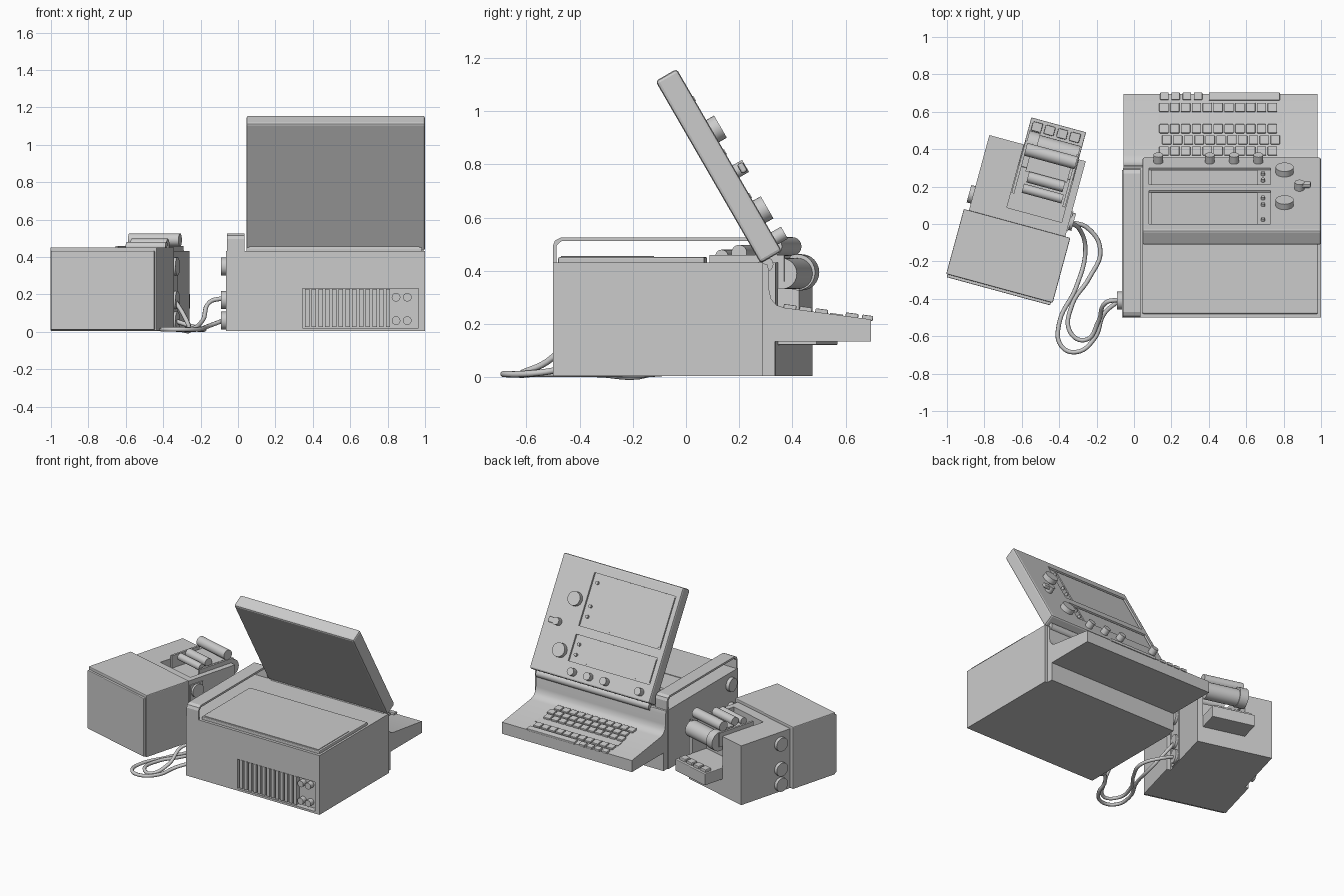
import bpy, bmesh
from math import radians, pi
from mathutils import Matrix, Vector

if "Cube" in bpy.data.objects:
    bpy.data.objects.remove(bpy.data.objects["Cube"])

GRAY = (0.6, 0.6, 0.6, 1)
mat = bpy.data.materials.new("plain gray")
mat.use_nodes = True
mat.diffuse_color = GRAY
mat.node_tree.nodes["Principled BSDF"].inputs["Base Color"].default_value = GRAY
WORLD = Matrix()


def finish(name, bm, M=WORLD, smooth=False):
    bmesh.ops.transform(bm, matrix=M, verts=bm.verts)
    bmesh.ops.recalc_face_normals(bm, faces=bm.faces)
    me = bpy.data.meshes.new(name)
    bm.to_mesh(me)
    bm.free()
    if smooth:
        me.shade_smooth()
        me.set_sharp_from_angle(angle=radians(35))
    me.materials.append(mat)
    ob = bpy.data.objects.new(name, me)
    bpy.context.collection.objects.link(ob)
    return ob


def boxes(name, spans, M=WORLD, bevel=0):
    """Each span is (x0, x1, y0, y1, z0, z1)."""
    bm = bmesh.new()
    for x0, x1, y0, y1, z0, z1 in spans:
        T = Matrix.Translation(((x0 + x1) / 2, (y0 + y1) / 2, (z0 + z1) / 2))
        S = Matrix.Diagonal((x1 - x0, y1 - y0, z1 - z0, 1))
        bmesh.ops.create_cube(bm, size=1, matrix=T @ S)
    if bevel:
        bmesh.ops.bevel(bm, geom=bm.edges[:], offset=bevel, segments=2, affect='EDGES', profile=0.5)
    return finish(name, bm, M)


def cyls(name, items, axis, M=WORLD):
    """Each item is (centre, radius, length)."""
    bm = bmesh.new()
    R = {'X': Matrix.Rotation(pi / 2, 4, 'Y'), 'Y': Matrix.Rotation(pi / 2, 4, 'X'), 'Z': WORLD}[axis]
    for c, r, h in items:
        bmesh.ops.create_cone(bm, cap_ends=True, segments=24, radius1=r, radius2=r, depth=h,
                              matrix=Matrix.Translation(c) @ R)
    return finish(name, bm, M, True)


def prism(name, points, x0, x1, smooth=False):
    bm = bmesh.new()
    f = bm.faces.new([bm.verts.new((x0, y, z)) for y, z in points])
    ext = bmesh.ops.extrude_face_region(bm, geom=[f])
    bmesh.ops.translate(bm, vec=(x1 - x0, 0, 0),
                        verts=[v for v in ext["geom"] if isinstance(v, bmesh.types.BMVert)])
    return finish(name, bm, WORLD, smooth)


def cut(ob, spans, M=WORLD):
    for span in spans:
        c = boxes("cutter", [span], M)
        c.hide_render = True
        mod = ob.modifiers.new("cut", 'BOOLEAN')
        mod.operation, mod.solver, mod.object = 'DIFFERENCE', 'EXACT', c
        dg = bpy.context.evaluated_depsgraph_get()
        me = bpy.data.meshes.new_from_object(ob.evaluated_get(dg))
        ob.modifiers.clear()
        ob.data = me
        bpy.data.objects.remove(c)


# Main case with a recessed vent bay
case = boxes("main_case", [(-0.065, 1, -0.5, 0.29, 0.005, 0.432)])
cut(case, [(0.345, 0.965, -0.6, -0.46, 0.02, 0.232)])
boxes("vent_slats", [(x - 0.012, x + 0.012, -0.495, -0.455, 0.025, 0.228)
                     for x in [0.37 + 0.036 * i for i in range(13)]])
cyls("vent_knobs", [((x, -0.477, z), 0.023, 0.04) for x in (0.845, 0.905) for z in (0.06, 0.185)], 'Y')
boxes("top_cover", [(0.045, 0.985, -0.48, 0.07, 0.425, 0.452)], bevel=0.006)
boxes("cover_panel", [(0.06, 0.97, -0.47, -0.12, 0.45, 0.456)])

# Carrying strap over the case
prism("strap_handle", [(-0.5, 0.43), (-0.5, 0.495), (-0.492, 0.515), (-0.47, 0.526), (0.27, 0.526),
                       (0.292, 0.515), (0.3, 0.495), (0.3, 0.43), (0.287, 0.43), (0.287, 0.495),
                       (0.268, 0.512), (-0.468, 0.512), (-0.487, 0.495), (-0.487, 0.43)], -0.06, 0.035)

# Keyboard shelf with its curved back wall
prism("keyboard_shelf", [(0.28, 0.43), (0.305, 0.425), (0.312, 0.4), (0.312, 0.33), (0.32, 0.295),
                         (0.34, 0.272), (0.37, 0.262), (0.695, 0.218), (0.695, 0.135),
                         (0.335, 0.135), (0.335, 0.005), (0.28, 0.005)], -0.055, 0.98, True)
K = Matrix.Translation((0, 0.37, 0.262)) @ Matrix.Rotation(-0.135, 4, 'X')
keys = []
for row, (y, shift) in enumerate([(0.02, 0), (0.08, 0.015), (0.14, 0), (0.255, 0)]):
    for i in range(11):
        x = 0.135 + shift + i * 0.058
        keys.append((x, x + 0.05, y - 0.024, y + 0.024, -0.005, 0.014))
keys += [(x, x + 0.045, 0.295, 0.335, -0.005, 0.014) for x in (0.14, 0.2, 0.26, 0.32)]
boxes("keys", keys, K, bevel=0.004)
boxes("space_bar", [(0.4, 0.78, 0.293, 0.335, -0.005, 0.014)], K, bevel=0.004)
boxes("key_divider", [(0.13, 0.79, 0.172, 0.222, -0.005, 0.004)], K)

# Tilted display lid; local axes are (-x, up the face, out of the face)
L = Matrix(((-1, 0, 0, 0), (0, -0.5, 0.866, 0.36), (0, 0.866, 0.5, 0.475), (0, 0, 0, 1)))
lid = boxes("display_lid", [(-1, -0.045, 0, 0.79, -0.092, 0)], L, bevel=0.012)
cut(lid, [(-0.73, -0.08, 0.12, 0.3, -0.014, 0.1), (-0.73, -0.08, 0.36, 0.72, -0.014, 0.1)], L)
boxes("screens", [(-0.66, -0.09, 0.13, 0.29, -0.02, -0.007), (-0.66, -0.09, 0.37, 0.71, -0.02, -0.007)], L)
cyls("screen_buttons", [((-0.69, s, -0.008), 0.011, 0.022) for s in (0.17, 0.24, 0.43, 0.5, 0.66)], 'Z', L)
cyls("dials", [((-0.805, s, 0.016), 0.048, 0.036) for s in (0.17, 0.52)], 'Z', L)
cyls("selector", [((-0.885, 0.345, 0.02), 0.026, 0.044)], 'Z', L)
boxes("selector_lever", [(-0.945, -0.885, 0.325, 0.365, 0.015, 0.04)], L, bevel=0.008)
cyls("lower_knobs", [((-x, 0.055, 0.018), 0.026, 0.05) for x in (0.13, 0.405, 0.535, 0.665)], 'Z', L)
cyls("lid_hinge", [((0.52, 0.3, 0.425), 0.028, 0.9)], 'X')

# Case sockets
ZS = (0.06, 0.17, 0.35)
cyls("case_sockets", [((-0.075, -0.41, z), 0.048, 0.03) for z in ZS], 'X')

# Printer unit, turned on the table
P = Matrix.Translation((-0.625, 0.003, 0)) @ Matrix.Rotation(radians(-15.2), 4, 'Z')
boxes("printer_front", [(-0.295, 0.295, -0.36, 0, 0.005, 0.452)], P, bevel=0.005)
boxes("printer_front_plate", [(-0.288, 0.285, -0.376, -0.35, 0.01, 0.432)], P, bevel=0.004)
rear = boxes("printer_rear", [(-0.267, 0.267, -0.01, 0.417, 0.005, 0.432)], P)
cut(rear, [(-0.075, 0.228, 0.068, 0.31, 0.37, 0.6), (-0.075, 0.228, 0.3, 0.6, 0.2, 0.6)], P)
boxes("printer_sockets_base", [(s * 0.27 - 0.004, s * 0.27 + 0.004, 0.03, 0.14, 0.01, 0.4)
                               for s in (1,)], P)
cyls("printer_sockets", [((s * 0.275, 0.086, z), 0.048, 0.03) for s in (-1, 1) for z in ZS], 'X', P)

# Printer ledge, keys and rollers
boxes("printer_ledge", [(-0.075, 0.228, 0.3, 0.567, 0.122, 0.205)], P, bevel=0.004)
boxes("printer_keys", [(u, u + 0.055, v, v + 0.05, 0.2, 0.225)
                       for u in (-0.06, 0.01, 0.08, 0.15) for v in (0.5,)], P, bevel=0.005)
cyls("paper_roll", [((0.1, 0.43, 0.39), 0.058, 0.24), ((-0.035, 0.43, 0.395), 0.068, 0.06)], 'X', P)
cyls("upper_roller", [((0.08, 0.395, 0.492), 0.035, 0.28)], 'X', P)
cyls("feed_rollers", [((0.09, 0.19, 0.455), 0.025, 0.22), ((0.09, 0.255, 0.468), 0.03, 0.2)], 'X', P)
boxes("roller_brackets", [(u, u + 0.015, 0.15, 0.44, 0.36, 0.46) for u in (-0.072, 0.21)], P)
boxes("paper_chute", [(-0.03, 0.2, 0.28, 0.4, 0.44, 0.455)], P)


# Cables lying on the table
def cable(name, pts):
    cu = bpy.data.curves.new(name, 'CURVE')
    cu.dimensions = '3D'
    cu.bevel_depth, cu.bevel_resolution, cu.resolution_u = 0.012, 2, 6
    sp = cu.splines.new('BEZIER')
    sp.bezier_points.add(len(pts) - 1)
    for bp, p in zip(sp.bezier_points, pts):
        bp.co = p
        bp.handle_left_type = bp.handle_right_type = 'AUTO'
    cu.materials.append(mat)
    bpy.context.collection.objects.link(bpy.data.objects.new(name, cu))


G = 0.013
cable("outer_cable", [(-0.34, 0.01, 0.17), (-0.29, -0.03, 0.09), (-0.26, -0.14, G), (-0.31, -0.34, G),
                      (-0.4, -0.53, G), (-0.39, -0.65, G), (-0.31, -0.685, G), (-0.21, -0.61, G),
                      (-0.16, -0.48, 0.03), (-0.08, -0.41, 0.06)])
cable("inner_cable", [(-0.34, 0.01, 0.06), (-0.25, -0.02, 0.03), (-0.18, -0.14, G), (-0.24, -0.29, G),
                      (-0.33, -0.43, G), (-0.34, -0.58, G), (-0.26, -0.62, G), (-0.19, -0.52, 0.06),
                      (-0.15, -0.42, 0.16), (-0.08, -0.405, 0.18)])
